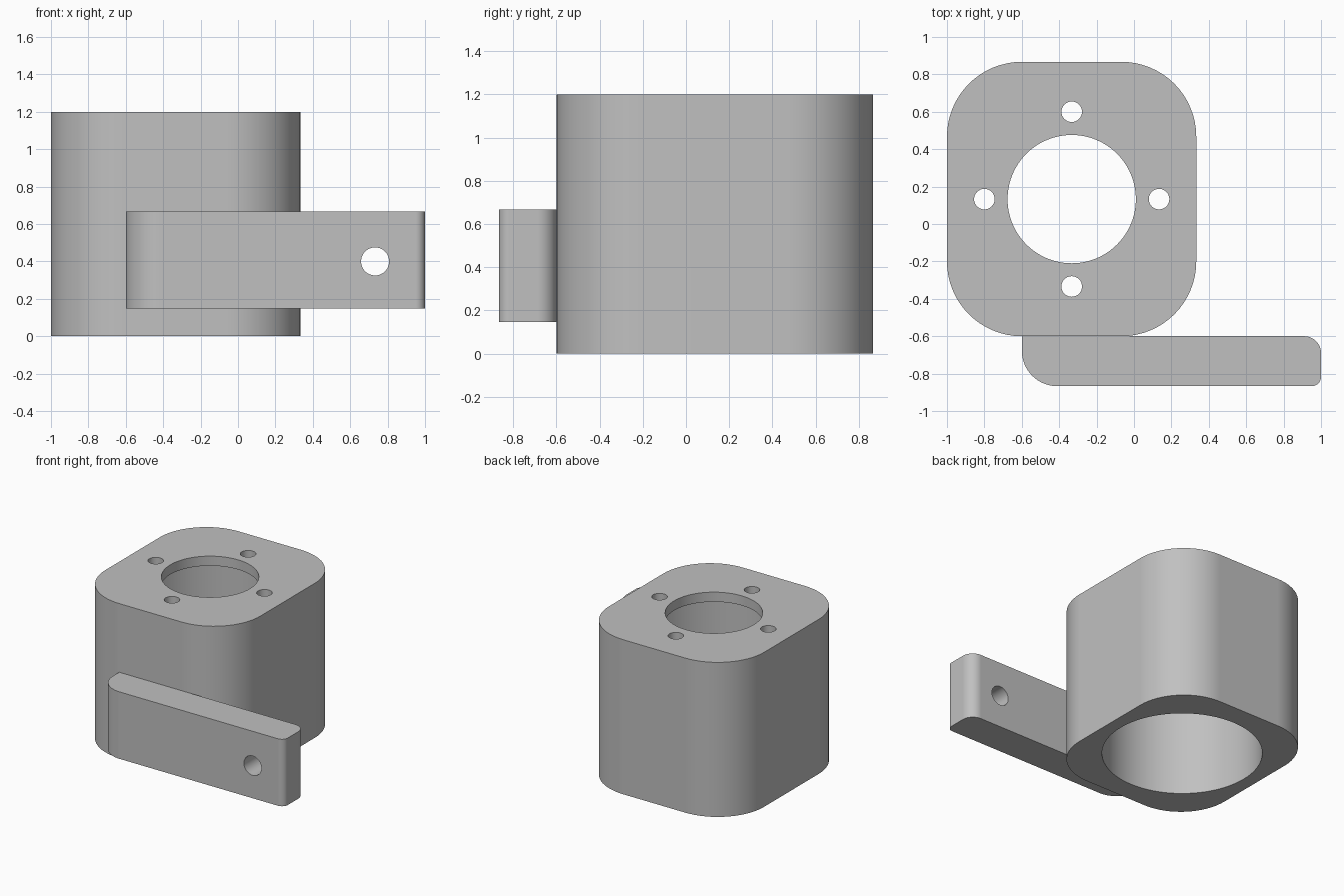
import bpy, bmesh
from math import cos, sin, pi, radians
from mathutils import Matrix, Vector

if "Cube" in bpy.data.objects:
    bpy.data.objects.remove(bpy.data.objects["Cube"])

grey = bpy.data.materials.new("plain grey")
grey.use_nodes = True
grey.diffuse_color = (0.53, 0.53, 0.53, 1)
grey.node_tree.nodes["Principled BSDF"].inputs["Base Color"].default_value = (0.53, 0.53, 0.53, 1)


def make_object(name, bm):
    bmesh.ops.recalc_face_normals(bm, faces=bm.faces)
    mesh = bpy.data.meshes.new(name)
    bm.to_mesh(mesh)
    bm.free()
    mesh.materials.append(grey)
    obj = bpy.data.objects.new(name, mesh)
    bpy.context.collection.objects.link(obj)
    return obj


def rounded_block(name, low, high, radii, steps=16):
    """Extruded rectangle; radii run front-left, front-right, back-right, back-left in plan."""
    signs = [(-1, -1), (1, -1), (1, 1), (-1, 1)]
    bm = bmesh.new()
    verts = []
    for k, ((sx, sy), r) in enumerate(zip(signs, radii)):
        cx = (high[0] if sx > 0 else low[0]) - sx * r
        cy = (high[1] if sy > 0 else low[1]) - sy * r
        for i in range(steps + 1 if r else 1):
            a = pi + k * pi / 2 + i / steps * pi / 2
            verts.append(bm.verts.new((cx + r * cos(a), cy + r * sin(a), low[2])))
    base = bm.faces.new(verts)
    top = bmesh.ops.extrude_face_region(bm, geom=[base])["geom"]
    bmesh.ops.translate(bm, verts=[v for v in top if isinstance(v, bmesh.types.BMVert)],
                        vec=(0, 0, high[2] - low[2]))
    return make_object(name, bm)


def drill(obj, centre, radius, length, axis="Z", sides=64):
    """Cut a round hole centred on a point."""
    bm = bmesh.new()
    turn = Matrix.Rotation(radians(90), 4, "X") if axis == "Y" else Matrix()
    bmesh.ops.create_cone(bm, cap_ends=True, segments=sides, radius1=radius, radius2=radius,
                          depth=length, matrix=Matrix.Translation(centre) @ turn)
    cutter = make_object("hole_cutter", bm)
    cutter.hide_render = True
    mod = obj.modifiers.new("hole", "BOOLEAN")
    mod.operation, mod.solver, mod.object = "DIFFERENCE", "EXACT", cutter
    bpy.context.view_layer.objects.active = obj
    bpy.ops.object.modifier_apply(modifier=mod.name)
    bpy.data.objects.remove(cutter)


# Hollow housing with a thin top plate
CX, CY, HEIGHT, PLATE = -0.333, 0.133, 1.2, 0.075
housing = rounded_block("housing", (-1, -0.6, 0), (0.333, 0.867, HEIGHT), [0.4] * 4)
bore_top = HEIGHT - PLATE
drill(housing, (CX, CY, bore_top / 2 - 0.1), 0.567, bore_top + 0.2, sides=96)

# Shaft opening and four screw holes through the plate
drill(housing, (CX, CY, HEIGHT), 0.343, 0.4, sides=96)
for k in range(4):
    a = k * pi / 2
    drill(housing, (CX + 0.467 * cos(a), CY + 0.467 * sin(a), HEIGHT), 0.055, 0.4, sides=32)

# Side arm with a cross hole near its tip
arm = rounded_block("mounting_arm", (-0.6, -0.867, 0.147), (1, -0.6, 0.667), [0.19, 0.05, 0.09, 0])
drill(arm, (0.733, -0.733, 0.4), 0.075, 0.6, axis="Y", sides=48)

# Smooth curved walls, crisp edges
for obj in (housing, arm):
    bpy.ops.object.select_all(action="DESELECT")
    obj.select_set(True)
    bpy.context.view_layer.objects.active = obj
    bpy.ops.object.shade_smooth_by_angle(angle=radians(30))
    obj.modifiers.new("clean shading", "WEIGHTED_NORMAL").keep_sharp = True
